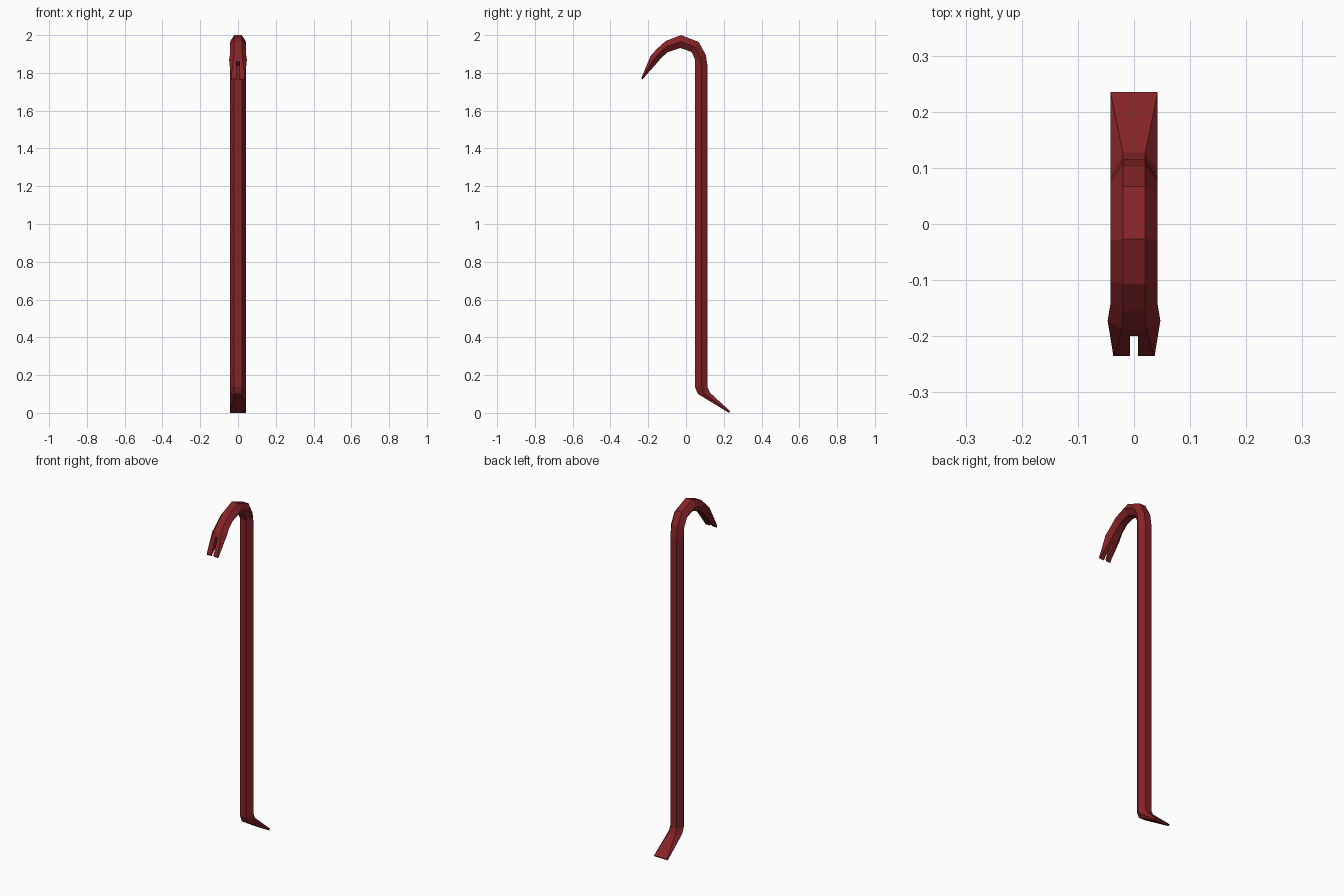
import bpy, bmesh

if "Cube" in bpy.data.objects:
    bpy.data.objects.remove(bpy.data.objects["Cube"])

red = bpy.data.materials.new("dark red paint")
red.diffuse_color = (0.235, 0.017, 0.02, 1)
red.use_nodes = True
red.node_tree.nodes["Principled BSDF"].inputs["Base Color"].default_value = red.diffuse_color


def make_object(name, bm):
    bmesh.ops.recalc_face_normals(bm, faces=bm.faces)
    me = bpy.data.meshes.new(name)
    bm.to_mesh(me)
    bm.free()
    me.materials.append(red)
    ob = bpy.data.objects.new(name, me)
    bpy.context.collection.objects.link(ob)
    return ob


# Hexagonal rings along the bar:
# outer (y, z), inner (y, z), half width at the middle, half width of the flats
rings = [
    (0.235, 0.008, 0.228, 0.0, 0.042, 0.042),     # chisel tip
    (0.127, 0.107, 0.063, 0.10, 0.042, 0.02),     # foot bend
    (0.115, 0.135, 0.047, 0.138, 0.042, 0.02),
    (0.115, 1.83, 0.047, 1.84, 0.042, 0.02),      # shaft top
    (0.105, 1.895, 0.047, 1.873, 0.042, 0.02),    # hook
    (0.067, 1.964, 0.029, 1.911, 0.042, 0.02),
    (-0.027, 2.0, -0.03, 1.932, 0.042, 0.02),
    (-0.107, 1.969, -0.098, 1.909, 0.042, 0.02),
    (-0.155, 1.926, -0.130, 1.880, 0.042, 0.02),
    (-0.188, 1.889, -0.156, 1.850, 0.047, 0.022),  # flared claw
    (-0.235, 1.776, -0.233, 1.763, 0.037, 0.036),  # claw tip
]
bm = bmesh.new()
loops = []
for oy, oz, iy, iz, w, f in rings:
    my, mz = (oy + iy) / 2, (oz + iz) / 2
    pts = [(-f, oy, oz), (f, oy, oz), (w, my, mz),
           (f, iy, iz), (-f, iy, iz), (-w, my, mz)]
    loops.append([bm.verts.new(p) for p in pts])
for a, b in zip(loops, loops[1:]):
    for i in range(6):
        j = (i + 1) % 6
        bm.faces.new((a[i], a[j], b[j], b[i]))
bm.faces.new(loops[0])
bm.faces.new(loops[-1])
bar = make_object("crowbar", bm)

# Nail slot cutter: a thin slab covering the claw tip
bm = bmesh.new()
profile = [(-0.215, 1.875), (-0.155, 1.823), (-0.20, 1.70), (-0.33, 1.70)]
slab = bm.faces.new([bm.verts.new((-0.007, y, z)) for y, z in profile])
ext = bmesh.ops.extrude_face_region(bm, geom=[slab])
bmesh.ops.translate(bm, vec=(0.014, 0, 0),
                    verts=[v for v in ext["geom"] if isinstance(v, bmesh.types.BMVert)])
cutter = make_object("nail_slot_cutter", bm)
cutter.hide_render = True
cutter.hide_set(True)

cut = bar.modifiers.new("nail slot", "BOOLEAN")
cut.operation = "DIFFERENCE"
cut.solver = "EXACT"
cut.object = cutter
